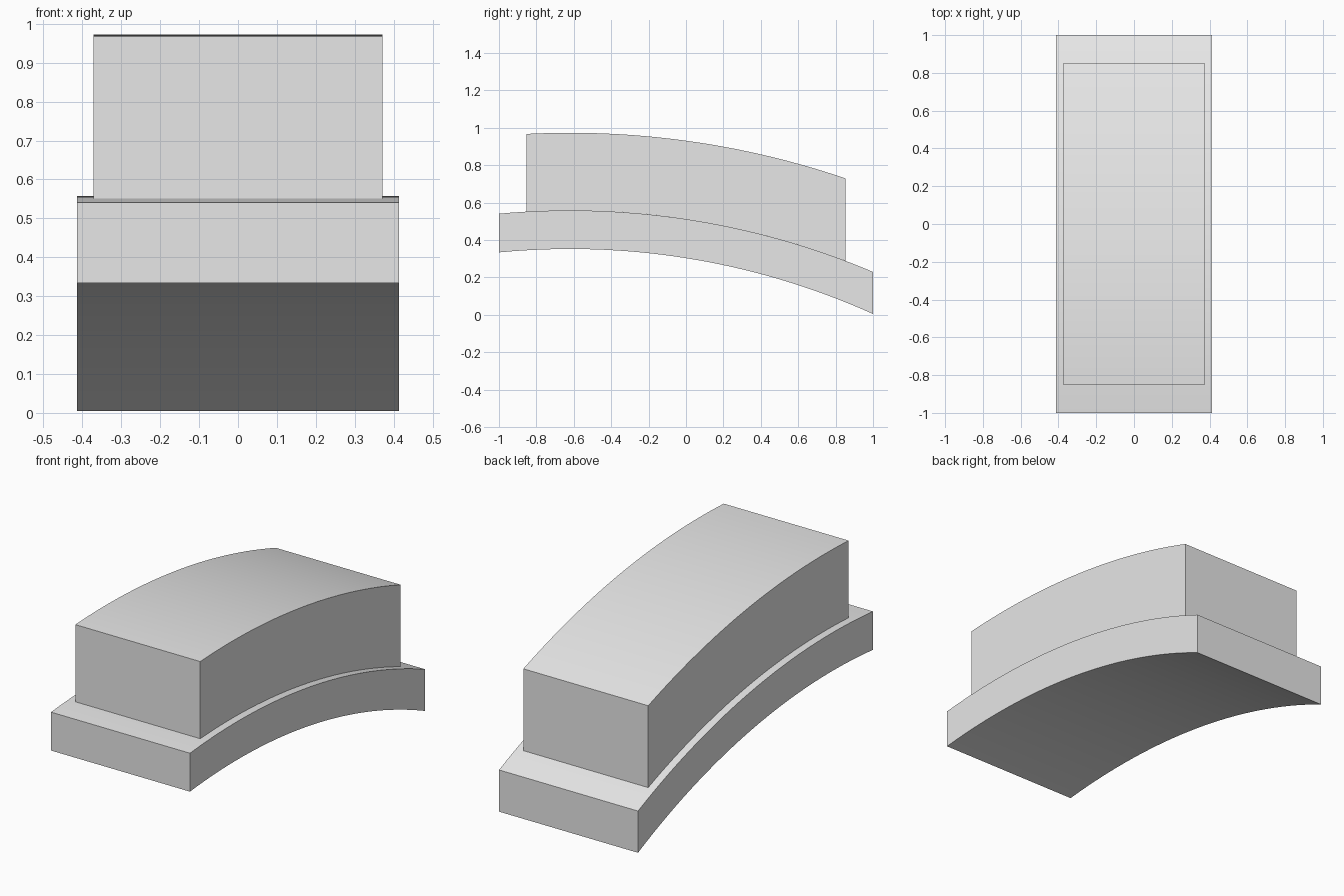
import bpy
import bmesh
import math

cube = bpy.data.objects.get("Cube")
if cube:
    bpy.data.objects.remove(cube, do_unlink=True)

grey = bpy.data.materials.new("light_grey")
grey.use_nodes = True
colour = (0.8, 0.8, 0.8, 1)
grey.diffuse_color = colour
grey.node_tree.nodes["Principled BSDF"].inputs["Base Color"].default_value = colour

# Shared centre of all the arcs, and the three arc radii
CENTRE_Y, CENTRE_Z = -0.62, -3.598
UNDERSIDE, LEDGE, CROWN = 3.95, 4.156, 4.571
STEPS = 32


def arc(radius, half_length):
    """Points along an arc from front to back, cut off by vertical ends."""
    points = []
    for i in range(STEPS + 1):
        y = half_length * (2 * i / STEPS - 1)
        z = CENTRE_Z + math.sqrt(radius ** 2 - (y - CENTRE_Y) ** 2)
        points.append((y, z))
    return points


def curved_block(name, inner, outer, half_width, half_length):
    """Side profile between two arcs, extruded across x."""
    profile = arc(inner, half_length) + arc(outer, half_length)[::-1]
    bm = bmesh.new()
    side = bm.faces.new([bm.verts.new((-half_width, y, z)) for y, z in profile])
    swept = bmesh.ops.extrude_face_region(bm, geom=[side])["geom"]
    moved = [v for v in swept if isinstance(v, bmesh.types.BMVert)]
    bmesh.ops.translate(bm, verts=moved, vec=(2 * half_width, 0, 0))
    bmesh.ops.recalc_face_normals(bm, faces=bm.faces)
    mesh = bpy.data.meshes.new(name)
    bm.to_mesh(mesh)
    bm.free()
    mesh.materials.append(grey)
    block = bpy.data.objects.new(name, mesh)
    bpy.context.collection.objects.link(block)
    bpy.ops.object.select_all(action="DESELECT")
    block.select_set(True)
    bpy.context.view_layer.objects.active = block
    bpy.ops.object.shade_smooth_by_angle(angle=math.radians(30))


# Wide arched base with the narrower, taller block seated on it
curved_block("arched_base", UNDERSIDE, LEDGE, 0.414, 1.0)
curved_block("upper_block", LEDGE, CROWN, 0.372, 0.853)
